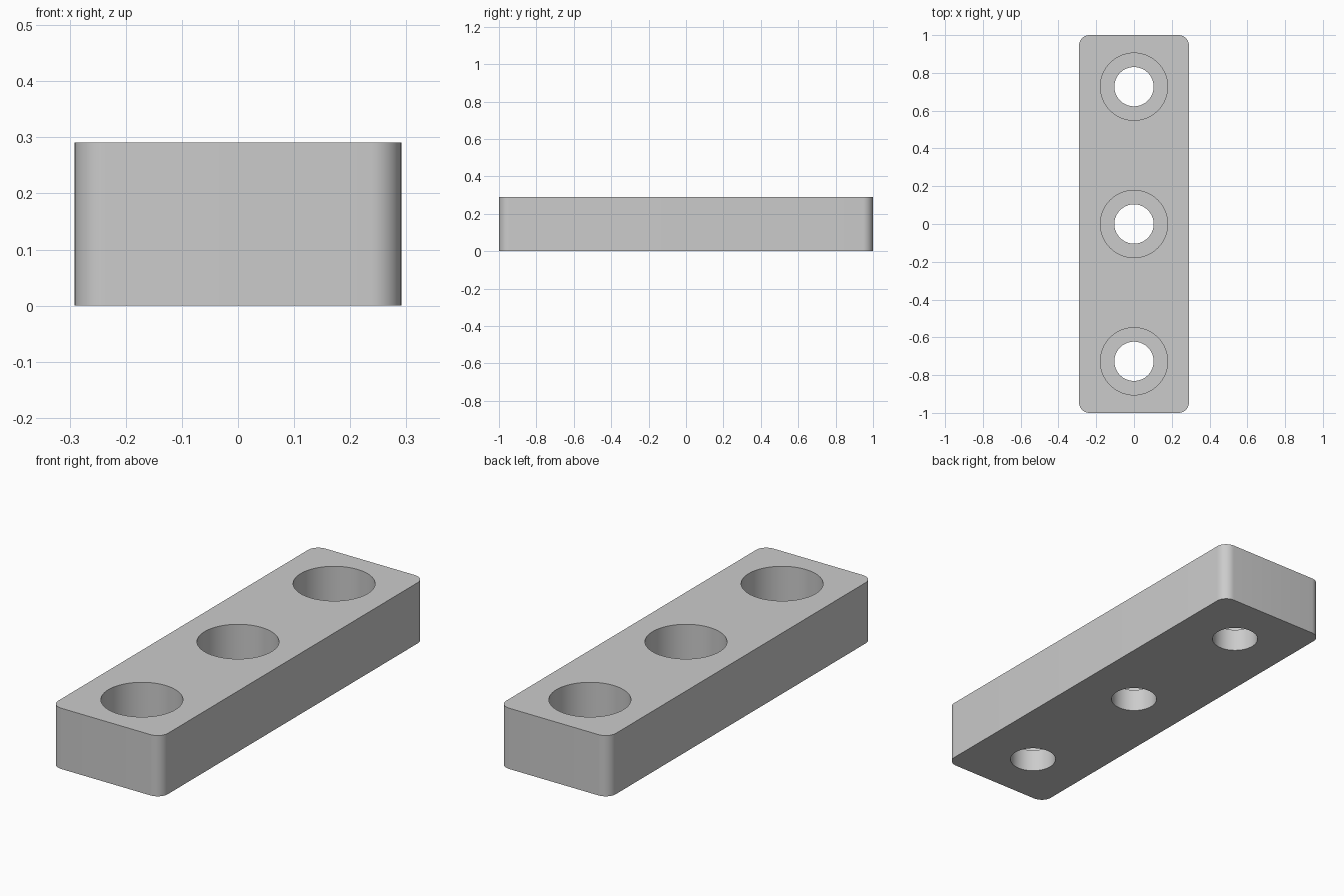
import bpy, bmesh, math
from mathutils import Matrix

WIDTH, LENGTH, HEIGHT = 0.582, 2.0, 0.291
CORNER = 0.055
PITCH = 0.727
BORE_R, COUNTERBORE_R, COUNTERBORE_DEPTH = 0.104, 0.178, 0.182

default = bpy.data.objects.get("Cube")
if default:
    bpy.data.objects.remove(default, do_unlink=True)

grey = bpy.data.materials.new("plain_grey")
grey.use_nodes = True
colour = (0.6, 0.6, 0.6, 1)
grey.diffuse_color = colour
grey.node_tree.nodes["Principled BSDF"].inputs["Base Color"].default_value = colour


def make_object(name, bm):
    mesh = bpy.data.meshes.new(name)
    bm.to_mesh(mesh)
    bm.free()
    mesh.materials.append(grey)
    obj = bpy.data.objects.new(name, mesh)
    bpy.context.collection.objects.link(obj)
    return obj


def add_cylinder(bm, radius, bottom, top, y):
    bmesh.ops.create_cone(bm, cap_ends=True, segments=64, radius1=radius, radius2=radius,
                          depth=top - bottom,
                          matrix=Matrix.Translation((0, y, (top + bottom) / 2)))


# Block with rounded upright corners
bm = bmesh.new()
bmesh.ops.create_cube(bm, size=1, matrix=Matrix.Translation((0, 0, HEIGHT / 2))
                      @ Matrix.Diagonal((WIDTH, LENGTH, HEIGHT, 1)))
upright = [e for e in bm.edges if abs(e.verts[0].co.z - e.verts[1].co.z) > HEIGHT / 2]
bmesh.ops.bevel(bm, geom=upright, offset=CORNER, segments=10, profile=0.5, affect='EDGES')
block = make_object("mounting_block", bm)

# Counterbored screw holes: wide recess from above, narrow bore right through
recesses, bores = bmesh.new(), bmesh.new()
for y in (-PITCH, 0, PITCH):
    add_cylinder(recesses, COUNTERBORE_R, HEIGHT - COUNTERBORE_DEPTH, HEIGHT + 0.1, y)
    add_cylinder(bores, BORE_R, -0.1, HEIGHT + 0.1, y)

bpy.ops.object.select_all(action='DESELECT')
block.select_set(True)
bpy.context.view_layer.objects.active = block
for name, cutter_mesh in (("recess_cutter", recesses), ("bore_cutter", bores)):
    cutter = make_object(name, cutter_mesh)
    cutter.hide_render = True
    cut = block.modifiers.new(name, 'BOOLEAN')
    cut.operation = 'DIFFERENCE'
    cut.solver = 'EXACT'
    cut.object = cutter
    bpy.ops.object.modifier_apply(modifier=cut.name)
    bpy.data.objects.remove(cutter, do_unlink=True)

# Smooth round walls, crisp rims
bpy.ops.object.shade_smooth_by_angle(angle=math.radians(30))
